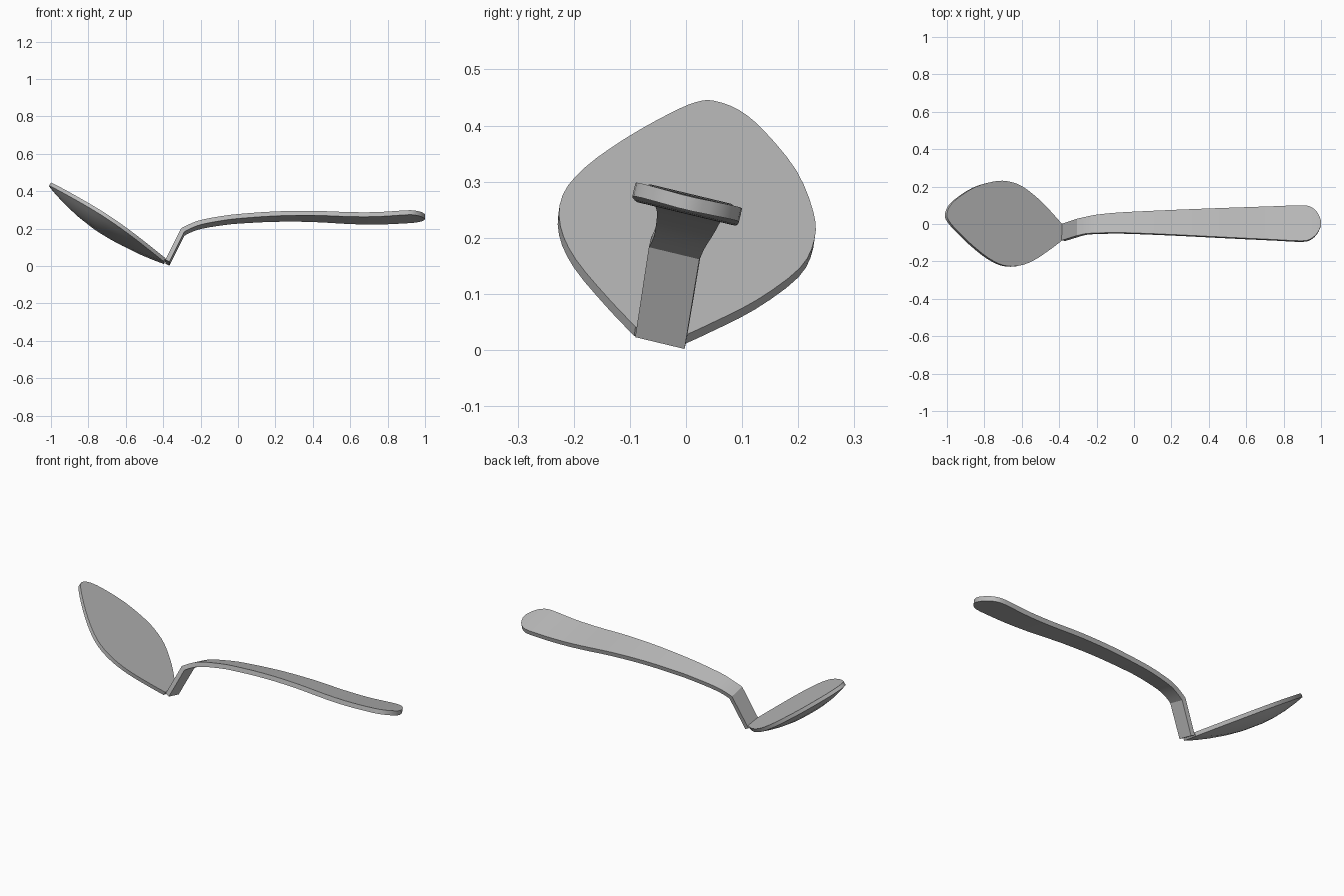
import bpy
import bmesh
from mathutils import Vector

if "Cube" in bpy.data.objects:
    bpy.data.objects.remove(bpy.data.objects["Cube"], do_unlink=True)

# Single brushed grey colour
grey = bpy.data.materials.new("steel_grey")
grey.use_nodes = True
colour = (0.5, 0.5, 0.5, 1)
grey.diffuse_color = colour
grey.node_tree.nodes["Principled BSDF"].inputs["Base Color"].default_value = colour


def smooth_path(points, steps):
    """Resample an open path with a Catmull-Rom curve."""
    pts = [Vector(p) for p in points]
    pts = [pts[0] * 2 - pts[1]] + pts + [pts[-1] * 2 - pts[-2]]
    result = []
    for a, b, c, d in zip(pts, pts[1:], pts[2:], pts[3:]):
        for i in range(steps):
            t = i / steps
            result.append(b + (c - a) * t / 2
                          + (a * 2 - b * 5 + c * 4 - d) * t * t / 2
                          + (b * 3 - a - c * 3 + d) * t * t * t / 2)
    return result + [pts[-2]]


def finish(name, bm):
    """Turn the bmesh into a shaded object."""
    bmesh.ops.recalc_face_normals(bm, faces=bm.faces)
    mesh = bpy.data.meshes.new(name)
    bm.to_mesh(mesh)
    bm.free()
    mesh.materials.append(grey)
    obj = bpy.data.objects.new(name, mesh)
    bpy.context.collection.objects.link(obj)
    bpy.ops.object.select_all(action="DESELECT")
    obj.select_set(True)
    bpy.context.view_layer.objects.active = obj
    bpy.ops.object.shade_smooth_by_angle(angle=0.45)
    return obj


def bridge(bm, ring_a, ring_b):
    """Join two closed loops of vertices with quads."""
    count = len(ring_a)
    for i in range(count):
        j = (i + 1) % count
        bm.faces.new((ring_a[i], ring_a[j], ring_b[j], ring_b[i]))


# Handle and neck: a tilted ribbon, stations are x, right y, left y, height
TILT = 0.24
THICK = 0.024
neck_base = Vector((-0.388, -0.088, 0, 0.023))
stations = [(-0.305, -0.062, 0.028, 0.19), (-0.26, -0.052, 0.038, 0.213),
            (-0.2, -0.048, 0.05, 0.234), (-0.1, -0.046, 0.06, 0.252),
            (0, -0.048, 0.066, 0.264), (0.2, -0.056, 0.075, 0.276),
            (0.4, -0.066, 0.083, 0.277), (0.6, -0.076, 0.09, 0.268),
            (0.75, -0.083, 0.095, 0.267), (0.9, -0.09, 0.1, 0.275),
            (0.95, -0.076, 0.089, 0.276), (0.983, -0.044, 0.058, 0.275),
            (1, -0.008, 0.018, 0.274)]
rows = [neck_base] + smooth_path(stations, 3)

bm = bmesh.new()
rings = []
for i, (x, low, high, z) in enumerate(rows):
    # Offset the underside along the mitred normal of the path
    ahead = rows[min(i + 1, len(rows) - 1)] - rows[i]
    behind = rows[i] - rows[max(i - 1, 0)]
    dirs = [Vector((v[0], v[3])).normalized() for v in (behind, ahead) if v.length]
    tangent = sum(dirs, Vector((0, 0))).normalized()
    depth = THICK / max(tangent.dot(dirs[0]), 0.5)
    down = Vector((tangent.y, -TILT * tangent.x, -tangent.x)) * depth
    mid = (low + high) / 2
    right, left = [Vector((x, y, z - (y - mid) * TILT)) for y in (low, high)]
    rings.append([bm.verts.new(p) for p in (right, left, left + down, right + down)])
for a, b in zip(rings, rings[1:]):
    bridge(bm, a, b)
bm.faces.new(rings[0])
bm.faces.new(rings[-1])
finish("handle_and_neck", bm)

# Blade: leaf outline on a sloping plane, flat on top and domed underneath
outline = [(-0.385, 0), (-0.42, 0.04), (-0.5, 0.125), (-0.6, 0.203),
           (-0.68, 0.229), (-0.75, 0.227), (-0.85, 0.197), (-0.94, 0.14),
           (-0.985, 0.095), (-1, 0.05), (-0.99, 0.018), (-0.95, -0.03),
           (-0.87, -0.108), (-0.78, -0.18), (-0.7, -0.22), (-0.62, -0.224),
           (-0.54, -0.197), (-0.45, -0.138), (-0.387, -0.09)]
SLOPE_X, SLOPE_Y = -0.69, -0.144
normal = Vector((-SLOPE_X, -SLOPE_Y, 1)).normalized()
edge = [Vector((x, y, 0.03 + SLOPE_X * (x + 0.38) + SLOPE_Y * (y + 0.045)))
        for x, y in smooth_path(outline, 3)]
centre = sum(edge, Vector()) / len(edge)
RIM, BULGE = 0.02, 0.055

bm = bmesh.new()
top = [bm.verts.new(p) for p in edge]
bm.faces.new(top)
previous = top
for scale in (1, 0.85, 0.65, 0.4, 0.2):
    sink = normal * (RIM + BULGE * (1 - scale * scale))
    ring = [bm.verts.new(centre + (p - centre) * scale - sink) for p in edge]
    bridge(bm, previous, ring)
    previous = ring
bm.faces.new(previous)
finish("blade", bm)
